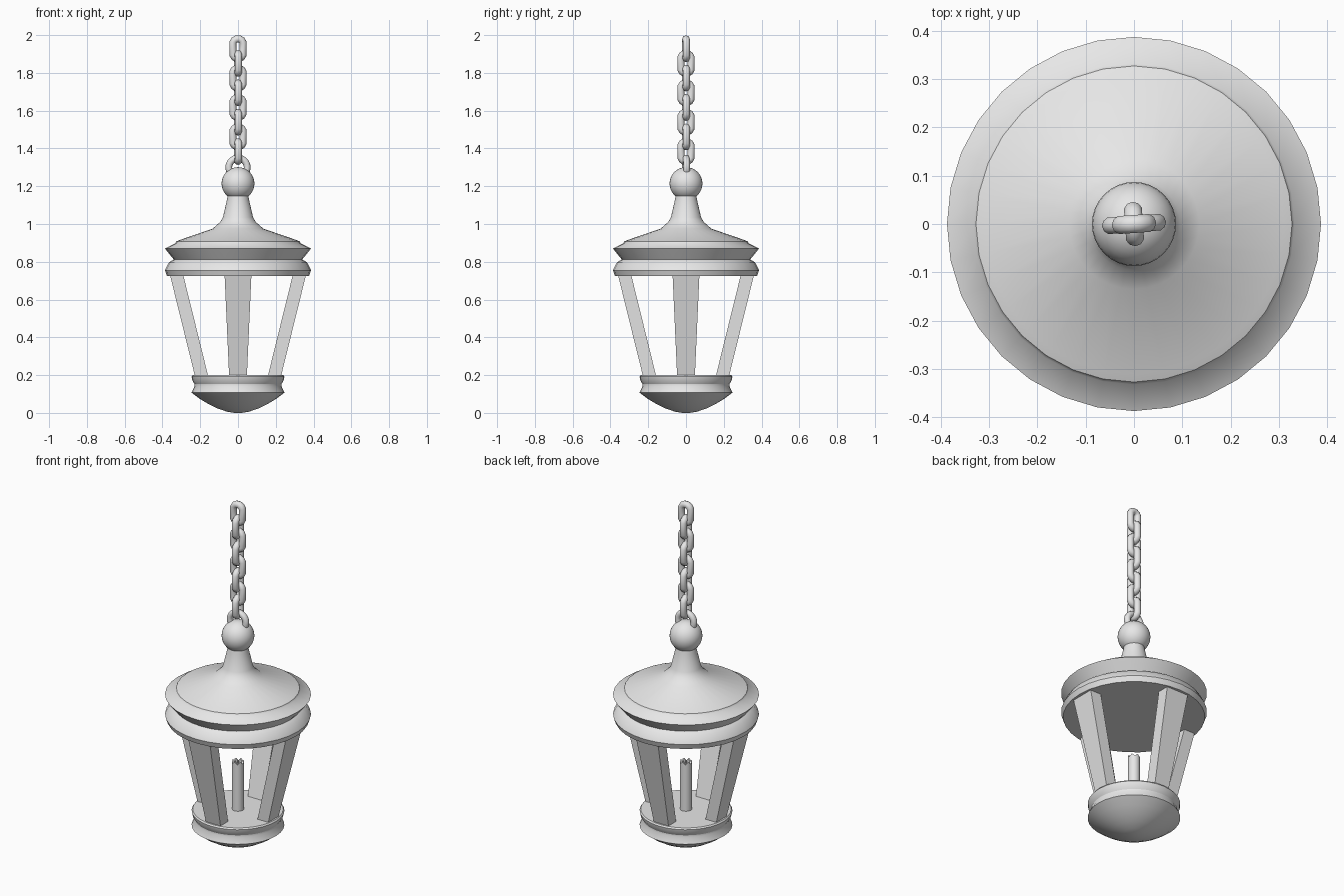
import bpy, bmesh, math
from mathutils import Matrix, Vector

cube = bpy.data.objects.get("Cube")
if cube:
    bpy.data.objects.remove(cube, do_unlink=True)

grey = bpy.data.materials.new("light_grey_metal")
grey.use_nodes = True
grey.diffuse_color = (0.8, 0.8, 0.8, 1)
grey.node_tree.nodes["Principled BSDF"].inputs["Base Color"].default_value = (0.8, 0.8, 0.8, 1)


def finish(bm, name, angle=30):
    """Turn a bmesh into a shaded, coloured object."""
    bmesh.ops.recalc_face_normals(bm, faces=bm.faces)
    mesh = bpy.data.meshes.new(name)
    bm.to_mesh(mesh)
    bm.free()
    mesh.materials.append(grey)
    obj = bpy.data.objects.new(name, mesh)
    bpy.context.collection.objects.link(obj)
    bpy.ops.object.select_all(action='DESELECT')
    obj.select_set(True)
    bpy.context.view_layer.objects.active = obj
    if angle:
        bpy.ops.object.shade_smooth_by_angle(angle=math.radians(angle))
    return obj


def turned(profile, sides=32):
    """Spin (radius, height) points about the z axis."""
    bm = bmesh.new()
    verts = [bm.verts.new((r, 0, z)) for r, z in profile]
    edges = [bm.edges.new(pair) for pair in zip(verts, verts[1:])]
    bmesh.ops.spin(bm, geom=verts + edges, axis=(0, 0, 1), cent=(0, 0, 0),
                   angle=math.tau, steps=sides, use_duplicate=False)
    bmesh.ops.remove_doubles(bm, verts=bm.verts, dist=0.0005)
    return bm


def ring(name, z, major, minor, stretch, turn, segments):
    """Round-wire ring standing upright, its ends pulled apart by stretch."""
    bm = bmesh.new()
    loops = []
    for i in range(segments):
        a = math.tau * (i + 0.5) / segments
        out = Vector((math.cos(a), 0, math.sin(a)))
        centre = out * major + Vector((0, 0, math.copysign(stretch, out.z)))
        loops.append([bm.verts.new(centre + minor * (out * math.cos(b) + Vector((0, math.sin(b), 0))))
                      for b in (math.tau * j / 10 for j in range(10))])
    for i in range(segments):
        p, q = loops[i - 1], loops[i]
        for j in range(10):
            bm.faces.new((p[j - 1], p[j], q[j], q[j - 1]))
    bm.transform(Matrix.Translation((0, 0, z)) @ Matrix.Rotation(turn, 4, 'Z'))
    finish(bm, name, 50)


# Roof with flared neck, eaves, groove and lower rim
roof = [(0, 1.18), (0.05, 1.18), (0.058, 1.13), (0.08, 1.035), (0.095, 1.01), (0.135, 0.975),
        (0.31, 0.915), (0.327, 0.908), (0.332, 0.898), (0.387, 0.87), (0.375, 0.855),
        (0.34, 0.812), (0.365, 0.798), (0.387, 0.755), (0.376, 0.725), (0, 0.725)]
finish(turned(roof), "roof", 38)

# Base tray with rounded underside
base = [(0, 0.2), (0.24, 0.2), (0.246, 0.192), (0.242, 0.172), (0.23, 0.152), (0.23, 0.142),
        (0.246, 0.107), (0.2, 0.073), (0.155, 0.046), (0.11, 0.024), (0.06, 0.007), (0.02, 0), (0, 0)]
finish(turned(base), "base")

# Ball finial
bm = bmesh.new()
bmesh.ops.create_uvsphere(bm, u_segments=32, v_segments=16, radius=0.087)
bm.transform(Matrix.Translation((0, 0, 1.214)))
finish(bm, "ball_finial")

# Four slanted posts, wider at the top
for i, side in enumerate(("front", "left", "back", "right")):
    bm = bmesh.new()
    bmesh.ops.create_cube(bm, size=1)
    for v in bm.verts:
        top = v.co.z > 0
        half, middle, z = (0.071, 0.325, 0.73) if top else (0.047, 0.193, 0.195)
        v.co = (math.copysign(half, v.co.x), -middle + v.co.y * 0.07, z)
    bm.transform(Matrix.Rotation(i * math.pi / 2, 4, 'Z'))
    finish(bm, side + "_post", 0)

# Candle with a notched rim around a hollow, and its wick
bm = turned([(0, 0.195), (0.032, 0.195), (0.032, 0.47), (0.022, 0.47), (0.02, 0.445), (0, 0.445)], 12)
for v in bm.verts:
    if v.co.z > 0.46 and round(math.atan2(v.co.y, v.co.x) / math.tau * 12) % 2:
        v.co.z += 0.016
finish(bm, "candle", 35)
finish(turned([(0, 0.44), (0.006, 0.44), (0.004, 0.485), (0, 0.485)], 6), "wick")

# Hanging loop and chain of alternating links
twist = math.radians(4)
ring("hanging_loop", 1.3, 0.049, 0.018, 0, twist, 24)
for i in range(8):
    ring(f"chain_link_{i + 1}", 1.928 - i * 0.0778, 0.028, 0.0195, 0.0245,
         twist + (i % 2) * math.pi / 2, 12)
